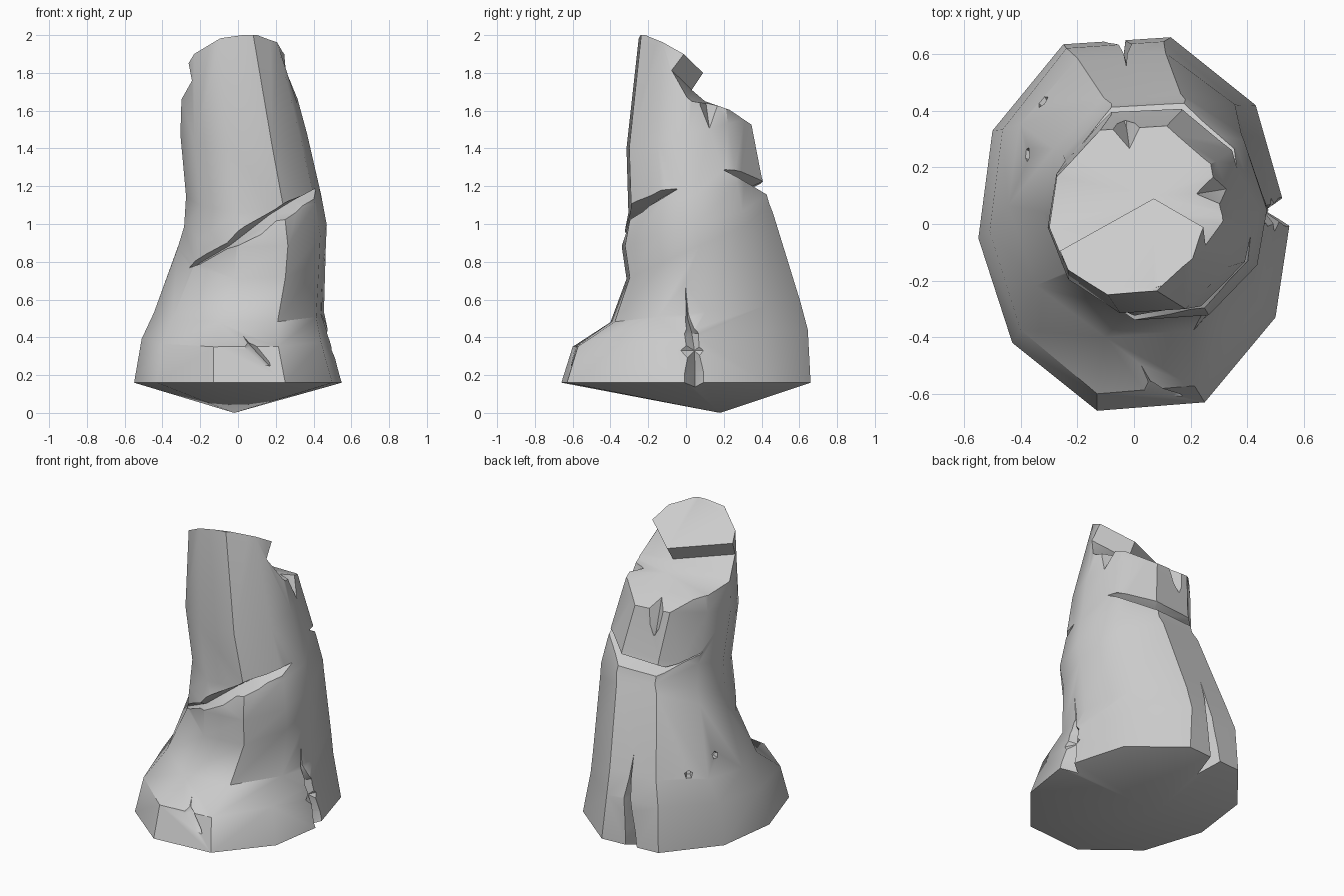
import bpy, bmesh
from mathutils import Vector

if "Cube" in bpy.data.objects:
    bpy.data.objects.remove(bpy.data.objects["Cube"])

OUTLINE = [(-.13, -.66), (.25, -.63), (.5, -.33), (.55, 0), (.43, .42),
           (.13, .66), (-.25, .635), (-.5, .33), (-.55, -.05), (-.43, -.42)]


def loft(name, rings, tip=None):
    """Skin a stack of rings; close the first end with a fan to tip or a cap."""
    bm = bmesh.new()
    vs = [[bm.verts.new(p) for p in r] for r in rings]
    n = len(rings[0])
    for a, b in zip(vs, vs[1:]):
        for i in range(n):
            j = (i + 1) % n
            bm.faces.new((a[i], a[j], b[j], b[i]))
    bm.faces.new(vs[-1])
    if tip:
        t = bm.verts.new(tip)
        for i in range(n):
            bm.faces.new((t, vs[0][(i + 1) % n], vs[0][i]))
    else:
        bm.faces.new(vs[0][::-1])
    if name != "stump":
        bmesh.ops.triangulate(bm, faces=bm.faces[:])
    bmesh.ops.recalc_face_normals(bm, faces=bm.faces[:])
    me = bpy.data.meshes.new(name)
    bm.to_mesh(me)
    bm.free()
    ob = bpy.data.objects.new(name, me)
    bpy.context.collection.objects.link(ob)
    return ob


def ring(x0, x1, y0, y1, zf, zb):
    """Ten-sided trunk section, tilted from front height zf to back height zb."""
    out = []
    for x, y in OUTLINE:
        u, v = (x / .55 + 1) / 2, (y / .66 + 1) / 2
        out.append((x0 + (x1 - x0) * u, y0 + (y1 - y0) * v, zf + (zb - zf) * v))
    return out


def groove(name, path, side, centre=(.03, .04)):
    """V-shaped cutter along surface points (x, y, z, half width, depth)."""
    side = Vector(side).normalized()
    rings = []
    for x, y, z, w, d in path:
        p = Vector((x, y, z))
        o = Vector((x - centre[0], y - centre[1], 0)).normalized()
        e = .08
        s = side * w * (d + e) / d
        rings.append([p - o * d, p + o * e + s, p + o * e - s])
    return loft(name, rings)


# trunk with flared foot and pointed underside
stump = loft("stump", [
    ring(-.55, .55, -.66, .66, .16, .16),
    ring(-.51, .485, -.6, .645, .35, .44),
    ring(-.445, .455, -.4, .605, .48, .59),
    ring(-.32, .465, -.315, .46, .71, 1.06),
    ring(-.285, .47, -.34, .44, .88, 1.11),
    ring(-.275, .44, -.305, .40, 1.06, 1.25),
    ring(-.305, .365, -.315, .34, 1.40, 1.56),
    ring(-.285, .19, -.235, .25, 2.12, 2.12)], tip=(-.02, .18, 0))

# stepped break at the top: sloped crown, undercut lip, lower ledge at the back
sections = []
for x, shift in ((-.45, -.29), (.07, 0), (.45, -.22)):
    plane = lambda y: 1.8 + .2 * (x - .07) - .634 * (y - .09)
    lip = .09 + shift
    flat = min(.09 - (.2 - .2 * (x - .07)) / .634, lip - .02)
    zl = plane(lip)
    sections.append([(x, -.7, 2), (x, flat, 2), (x, lip, zl),
                     (x, .03 + shift, zl - .09), (x, .1 + shift * .5, 1.65),
                     (x, .23, 1.605), (x, .34, 1.53), (x, .8, 1.25),
                     (x, .8, 2.6), (x, -.7, 2.6)])
cutters = [loft("break_cutter", sections)]

# slanted slash across the front and one across the back
cutters.append(groove("front_slash", [
    (-.26, -.14, .77, .003, .02), (-.06, -.31, .885, .02, .06),
    (.2, -.295, 1.05, .03, .07), (.33, -.18, 1.125, .02, .05),
    (.42, -.05, 1.185, .003, .02)], (0, 0, 1)))
cutters.append(groove("back_slash", [
    (.39, .2, 1.29, .003, .02), (.16, .395, 1.195, .025, .06),
    (-.12, .39, 1.185, .025, .06), (-.26, .2, 1.27, .003, .02)], (0, 0, 1)))

# splits running up from the foot
cutters.append(groove("right_split", [
    (.47, -.01, .74, .003, .02), (.475, .005, .5, .025, .05),
    (.49, .03, .42, .055, .06), (.51, .045, .33, .1, .05),
    (.53, .05, .22, .055, .08), (.55, .05, .15, .055, .09),
    (.55, .05, -.05, .055, .1)], (0, 1, 0)))
cutters.append(groove("back_split", [
    (-.03, .58, .74, .003, .02), (-.03, .62, .45, .018, .06),
    (-.06, .645, .25, .035, .11), (-.07, .65, .15, .04, .14),
    (-.07, .65, -.05, .04, .15)], (1, 0, 0)))
cutters.append(groove("front_split", [
    (.01, -.5, .43, .003, .02), (.07, -.6, .355, .04, .05),
    (.17, -.61, .25, .003, .02)], (1, 0, .8)))

# chips in the ledge rim
cutters.append(groove("back_chip", [
    (-.03, .36, 1.38, .003, .02), (-.03, .33, 1.62, .07, .08)], (1, 0, 0)))
cutters.append(groove("right_chip", [
    (.35, .13, 1.5, .003, .02), (.29, .13, 1.63, .05, .07),
    (.27, .13, 1.75, .06, .07)], (0, 1, 0)))

# small five-sided knot holes on the left
for x, y, z in ((-.32, .43, .6), (-.385, .25, .67)):
    bpy.ops.mesh.primitive_cone_add(vertices=5, radius1=.034, radius2=.015,
                                    depth=.12, location=(x, y, z))
    hole = bpy.context.object
    hole.rotation_mode = 'QUATERNION'
    hole.rotation_quaternion = Vector((-x, -y, -.1)).to_track_quat('Z', 'Y')
    cutters.append(hole)

# carve everything out of the trunk
bpy.ops.object.select_all(action='DESELECT')
stump.select_set(True)
bpy.context.view_layer.objects.active = stump
for c in cutters:
    c.hide_render = True
    m = stump.modifiers.new(c.name, 'BOOLEAN')
    m.operation, m.solver, m.object = 'DIFFERENCE', 'EXACT', c
    bpy.ops.object.modifier_apply(modifier=m.name)
for c in cutters:
    bpy.data.objects.remove(c)
bpy.ops.object.shade_smooth_by_angle(angle=.66)
